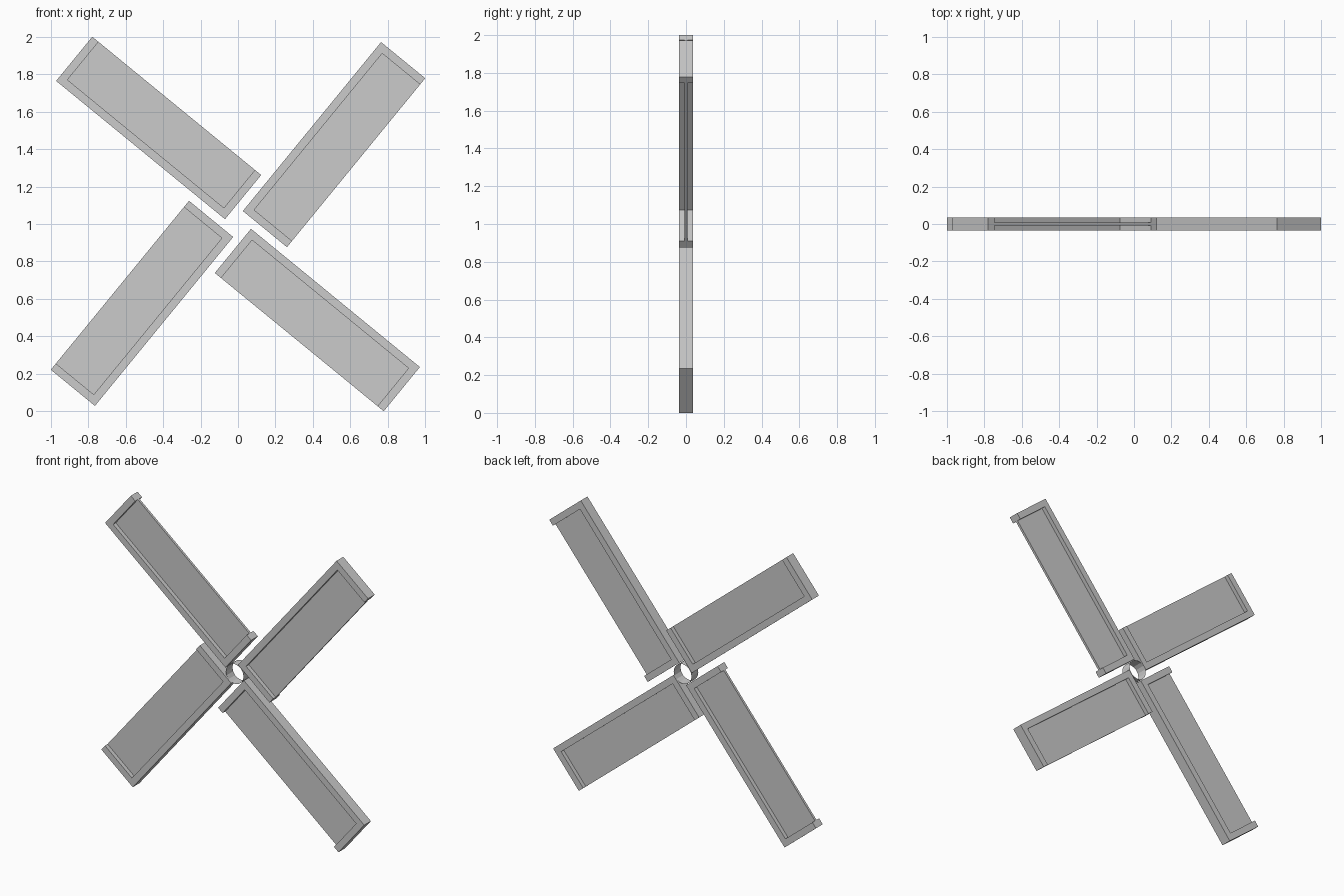
import bpy, bmesh, math

if "Cube" in bpy.data.objects:
    bpy.data.objects.remove(bpy.data.objects["Cube"])

DEPTH = 0.036            # half depth of the frames
WEB = 0.008              # half thickness of the panels
U0, U1 = 0.07, 1.237     # inner and outer end of a blade
V0, V1 = -0.281, 0.024   # open edge and spar edge of a blade
T = 0.043                # frame thickness
CENTRE = (0, 0, 1.0)
TILT = math.radians(50.7)


def extrude_profile(name, pts, half):
    """Mesh from an x-z outline extruded evenly along y."""
    bm = bmesh.new()
    face = bm.faces.new([bm.verts.new((x, -half, z)) for x, z in pts])
    ext = bmesh.ops.extrude_face_region(bm, geom=[face])
    verts = [g for g in ext["geom"] if isinstance(g, bmesh.types.BMVert)]
    bmesh.ops.translate(bm, verts=verts, vec=(0, 2 * half, 0))
    bmesh.ops.recalc_face_normals(bm, faces=bm.faces)
    mesh = bpy.data.meshes.new(name)
    bm.to_mesh(mesh)
    bm.free()
    return mesh


def place(name, mesh, angle=0.0):
    ob = bpy.data.objects.new(name, mesh)
    ob.location = CENTRE
    ob.rotation_euler = (0, -angle, 0)
    bpy.context.collection.objects.link(ob)
    return ob


# Three-sided blade frame: spar plus two end bars, open on one long side
frame = extrude_profile("blade_frame", [
    (U0, V0), (U0 + T, V0), (U0 + T, V1 - T), (U1 - T, V1 - T),
    (U1 - T, V0), (U1, V0), (U1, V1), (U0, V1)], DEPTH)

# Thin panel filling the frame at mid depth
panel = extrude_profile("blade_panel", [
    (U0 + T, V0), (U1 - T, V0), (U1 - T, V1 - T), (U0 + T, V1 - T)], WEB)

# Four blades around the hub
for i in range(4):
    a = TILT + i * math.pi / 2
    place(f"blade_frame_{i + 1}", frame, a)
    place(f"blade_panel_{i + 1}", panel, a)

# Open hub ring
bpy.ops.mesh.primitive_cylinder_add(
    vertices=16, radius=0.067, depth=2 * DEPTH, end_fill_type='NOTHING',
    location=CENTRE, rotation=(math.pi / 2, 0, 0))
bpy.context.object.name = "hub_ring"
